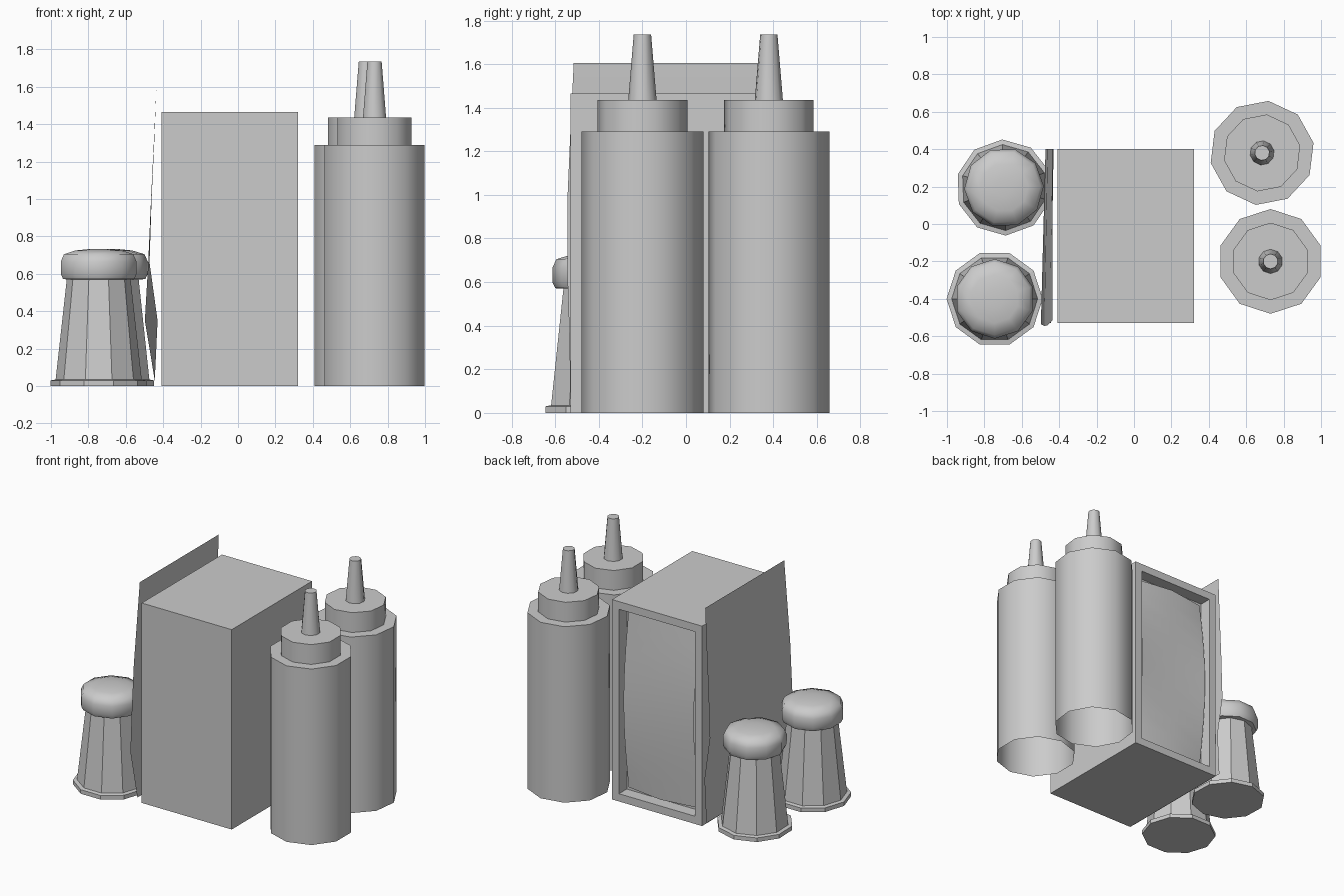
import bpy, bmesh, math

if "Cube" in bpy.data.objects:
    bpy.data.objects.remove(bpy.data.objects["Cube"])


def finish(name, bm, smooth=None):
    bmesh.ops.recalc_face_normals(bm, faces=bm.faces)
    me = bpy.data.meshes.new(name)
    bm.to_mesh(me)
    bm.free()
    ob = bpy.data.objects.new(name, me)
    bpy.context.collection.objects.link(ob)
    if smooth:
        bpy.ops.object.select_all(action='DESELECT')
        ob.select_set(True)
        bpy.context.view_layer.objects.active = ob
        bpy.ops.object.shade_smooth_by_angle(angle=math.radians(smooth))
    return ob


def lathe(name, loc, profile, turn=0, n=10, bottom=True, top=True, smooth=None):
    """Stack n-sided rings of (radius, z) into a turned part."""
    bm = bmesh.new()
    rings = []
    for r, z in profile:
        angs = [math.radians(turn) + math.tau * i / n for i in range(n)]
        rings.append([bm.verts.new((loc[0] + r * math.cos(a), loc[1] + r * math.sin(a), z))
                      for a in angs])
    for a, b in zip(rings, rings[1:]):
        for i in range(n):
            j = (i + 1) % n
            bm.faces.new((a[i], a[j], b[j], b[i]))
    if bottom:
        bm.faces.new(rings[0][::-1])
    if top:
        bm.faces.new(rings[-1])
    return finish(name, bm, smooth)


def sheet(name, rows, smooth=None):
    """Surface through rows of points."""
    bm = bmesh.new()
    vs = [[bm.verts.new(p) for p in row] for row in rows]
    for a, b in zip(vs, vs[1:]):
        for i in range(len(a) - 1):
            bm.faces.new((a[i], a[i + 1], b[i + 1], b[i]))
    return finish(name, bm, smooth)


# Squeeze bottles: open-bottomed body, collar, tapered nozzle
for label, loc, turn in (("front", (0.73, -0.20), 18), ("back", (0.685, 0.38), 11)):
    lathe(label + "_bottle", loc,
          [(0.28, 0), (0.28, 1.29), (0.207, 1.29), (0.207, 1.435), (0.065, 1.435), (0.04, 1.735)],
          turn, bottom=False, smooth=40)

# Shakers: faceted flared glass with foot, rounded lid
for label, loc, turn in (("front", (-0.745, -0.40), 0), ("back", (-0.695, 0.195), 20)):
    lathe(label + "_shaker_glass", loc,
          [(0.257, 0), (0.257, 0.03), (0.23, 0.035), (0.17, 0.575)], turn)
    lathe(label + "_shaker_lid", loc,
          [(0.17, 0.57), (0.20, 0.572), (0.213, 0.60), (0.213, 0.665), (0.195, 0.705),
           (0.13, 0.725), (0.05, 0.733)], turn + 18, smooth=50)

# Napkin dispenser case with a framed opening at the back
X0, X1, Y0, Y1, H = -0.41, 0.32, -0.53, 0.40, 1.465
bm = bmesh.new()
bmesh.ops.create_cube(bm, size=1)
for v in bm.verts:
    v.co = (X1 if v.co.x > 0 else X0, Y1 if v.co.y > 0 else Y0, H if v.co.z > 0 else 0)
bm.normal_update()
back = max(bm.faces, key=lambda f: f.calc_center_median().y)
bmesh.ops.inset_region(bm, faces=[back], thickness=0.08)
hole = bmesh.ops.extrude_discrete_faces(bm, faces=[back])["faces"][0]
for v in hole.verts:
    v.co.y -= 0.09
finish("dispenser_case", bm)

# Napkin stack bulging in the opening, folded down the middle
N = 10
rows = []
for i in range(N + 1):
    t = i / N
    z = 0.08 + (H - 0.16) * t
    bulge = math.sin(math.pi * t)
    edge, fold = 0.08 - 0.06 * bulge, 0.04 - 0.01 * bulge
    rows.append([(X0 + 0.08, Y1 - edge, z), ((X0 + X1) / 2, Y1 - fold, z), (X1 - 0.08, Y1 - edge, z)])
sheet("napkins", rows, smooth=60)

# Thin menu card leaning on the case: (z, front x, front y, back x)
card = [(0.03, -0.445, -0.53, -0.445), (0.35, -0.498, -0.535, -0.43), (0.66, -0.48, -0.545, -0.473),
        (1.0, -0.465, -0.543, -0.462), (1.3, -0.45, -0.53, -0.448), (1.605, -0.436, -0.515, -0.436)]
sheet("menu_card", [[(fx, fy, z), (bx, 0.40, z)] for z, fx, fy, bx in card], smooth=60)
